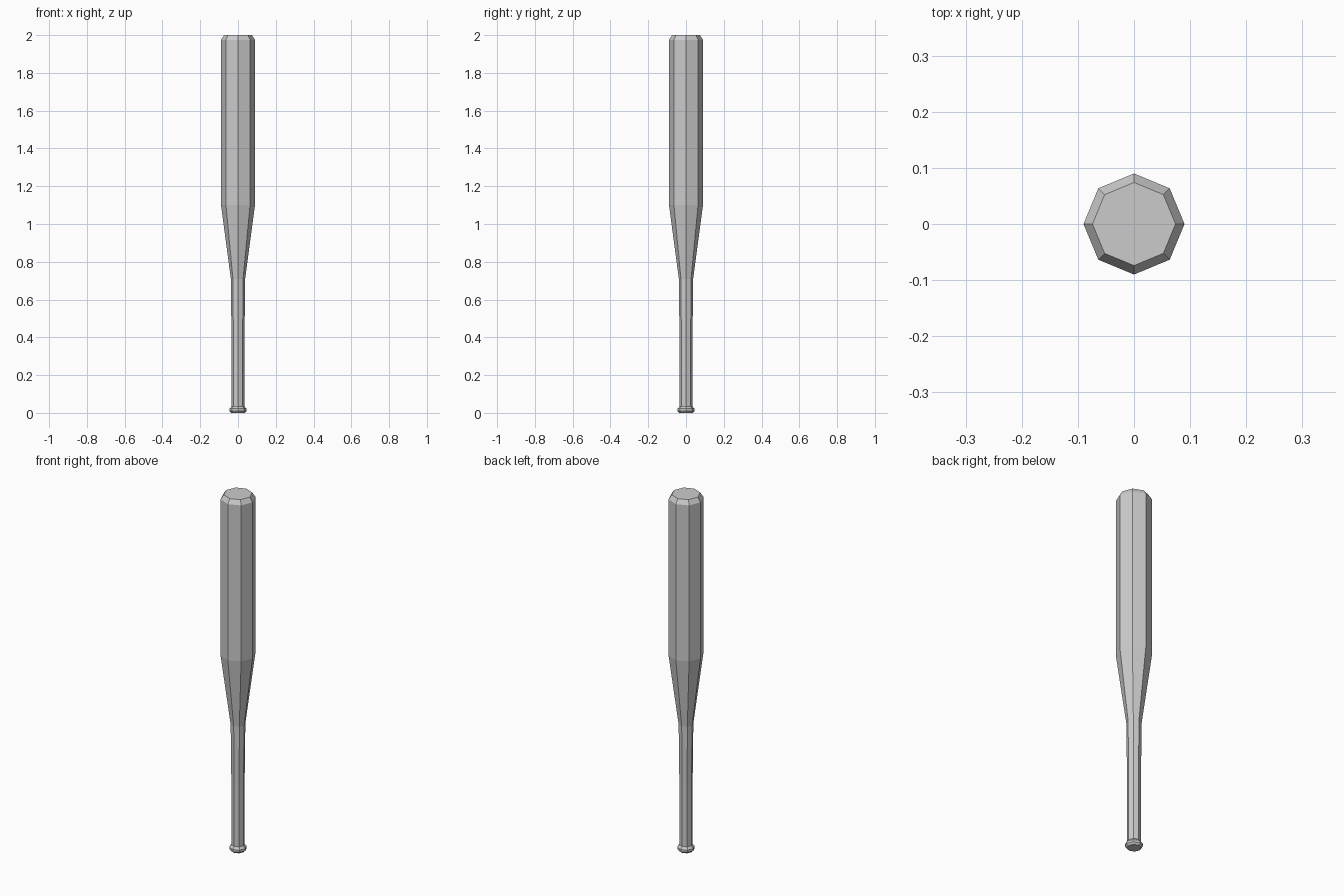
import bpy, bmesh
from math import cos, sin, tau

if "Cube" in bpy.data.objects:
    bpy.data.objects.remove(bpy.data.objects["Cube"])

SIDES = 8


def lathe(name, profile):
    """Revolve (radius, height) pairs into a capped, flat-shaded solid."""
    bm = bmesh.new()
    rings = [[bm.verts.new((r * cos(tau * i / SIDES), r * sin(tau * i / SIDES), z))
              for i in range(SIDES)] for r, z in profile]
    for lo, hi in zip(rings, rings[1:]):
        for i in range(SIDES):
            j = (i + 1) % SIDES
            bm.faces.new((lo[i], lo[j], hi[j], hi[i]))
    bm.faces.new(rings[0][::-1])
    bm.faces.new(rings[-1])
    mesh = bpy.data.meshes.new(name)
    bm.to_mesh(mesh)
    bm.free()
    obj = bpy.data.objects.new(name, mesh)
    bpy.context.collection.objects.link(obj)
    return obj


# Bat in one piece: knob, slim handle, taper, barrel, chamfered tip
lathe("bat", [
    (0.036, 0.0), (0.045, 0.01), (0.045, 0.022), (0.034, 0.035),
    (0.034, 0.36), (0.038, 0.71),
    (0.09, 1.10), (0.09, 1.975), (0.074, 2.0),
])
